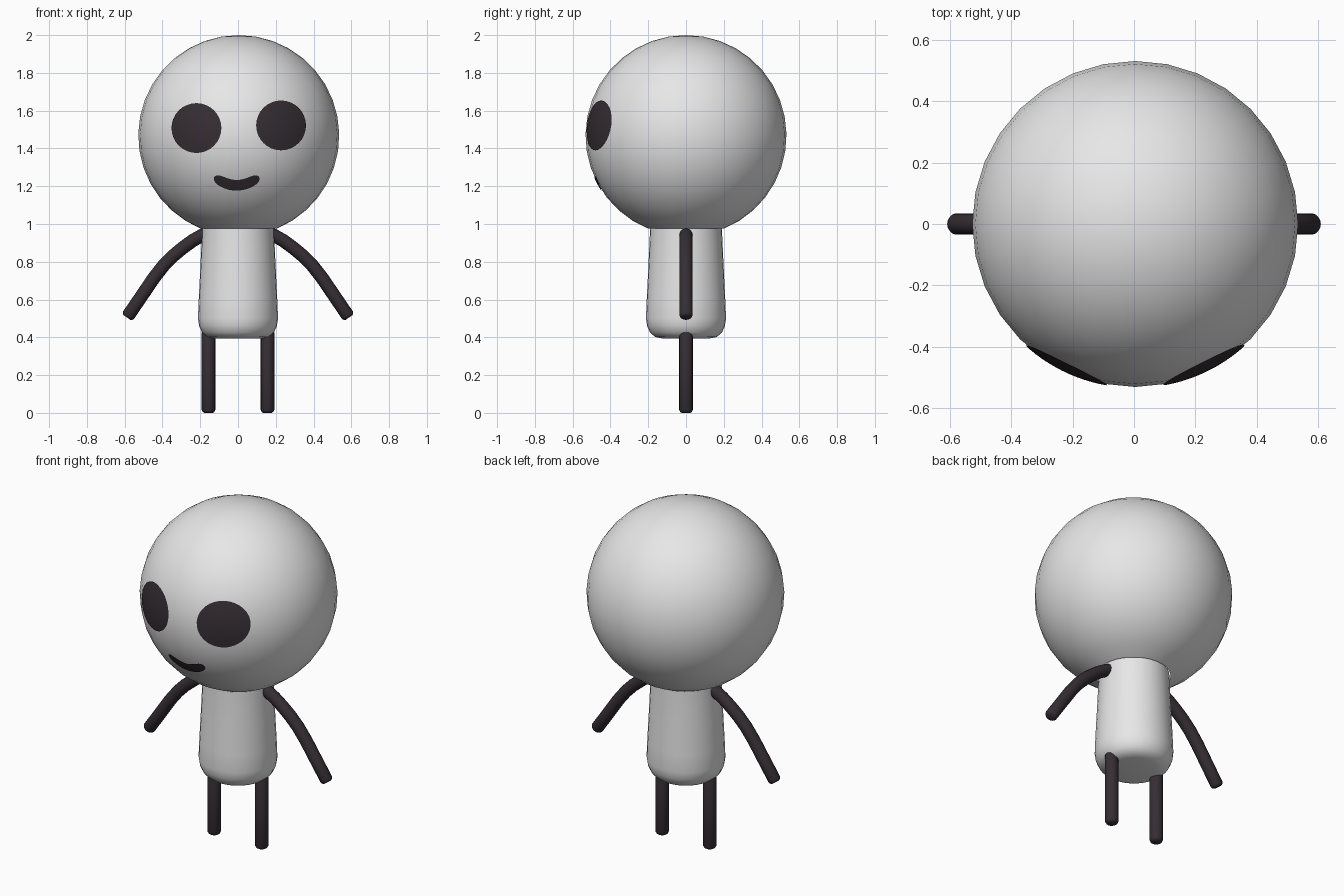
import bpy, bmesh, math
from mathutils import Vector

if "Cube" in bpy.data.objects:
    bpy.data.objects.remove(bpy.data.objects["Cube"])

HEAD_R, HEAD_X, HEAD_Z = 0.532, 0.004, 1.468
NECK_Z = 0.975


def material(name, rgb):
    m = bpy.data.materials.new(name)
    m.diffuse_color = (*rgb, 1)
    m.use_nodes = True
    m.node_tree.nodes["Principled BSDF"].inputs["Base Color"].default_value = m.diffuse_color
    return m


PALE = material("pale grey", (0.8, 0.8, 0.8))
DARK = material("dark plum", (0.036, 0.027, 0.034))


def finish(name, bm, mat, angle=60):
    bmesh.ops.remove_doubles(bm, verts=bm.verts, dist=1e-5)
    me = bpy.data.meshes.new(name)
    bm.to_mesh(me)
    bm.free()
    me.materials.append(mat)
    ob = bpy.data.objects.new(name, me)
    bpy.context.collection.objects.link(ob)
    bpy.ops.object.select_all(action='DESELECT')
    ob.select_set(True)
    bpy.context.view_layer.objects.active = ob
    bpy.ops.object.shade_smooth_by_angle(angle=math.radians(angle))
    return ob


def lathe(name, profile, mat, cx=0.0, segments=32):
    """Revolve (radius, z) points about a vertical axis."""
    bm = bmesh.new()
    vs = [bm.verts.new((r, 0, z)) for r, z in profile]
    es = [bm.edges.new(p) for p in zip(vs, vs[1:])]
    bmesh.ops.spin(bm, geom=vs + es, cent=(0, 0, 0), axis=(0, 0, 1),
                   angle=2 * math.pi, steps=segments)
    bmesh.ops.remove_doubles(bm, verts=bm.verts, dist=1e-5)
    bmesh.ops.recalc_face_normals(bm, faces=bm.faces)
    bmesh.ops.translate(bm, verts=bm.verts, vec=(cx, 0, 0))
    return finish(name, bm, mat)


def tube(name, path, radius, mat, sides=16):
    """Round-ended tube along (x, z) points in the y = 0 plane."""
    pts = [Vector((x, 0, z)) for x, z in path]
    a, b = (pts[1] - pts[0]).normalized(), (pts[-1] - pts[-2]).normalized()
    rings = [(pts[0], 0.62, a), (pts[0] + a * 0.005, 0.85, a), (pts[0] + a * 0.015, 1, a)]
    for i in range(1, len(pts) - 1):
        rings.append((pts[i], 1, (pts[i + 1] - pts[i - 1]).normalized()))
    rings += [(pts[-1] - b * 0.015, 1, b), (pts[-1] - b * 0.005, 0.85, b), (pts[-1], 0.62, b)]
    bm = bmesh.new()
    loops = []
    for p, k, t in rings:
        n = Vector((-t.z, 0, t.x))
        loops.append([bm.verts.new(p + radius * k * (
            n * math.cos(2 * math.pi * j / sides) + Vector((0, 1, 0)) * math.sin(2 * math.pi * j / sides)))
            for j in range(sides)])
    for r0, r1 in zip(loops, loops[1:]):
        for j in range(sides):
            bm.faces.new((r0[j], r0[j - 1], r1[j - 1], r1[j]))
    bm.faces.new(loops[0])
    bm.faces.new(loops[-1][::-1])
    bmesh.ops.recalc_face_normals(bm, faces=bm.faces)
    return finish(name, bm, mat)


def face_plate(name, rows):
    """Grid of (x, z) points laid on the front of the head."""
    bm = bmesh.new()
    R = HEAD_R + 0.003
    grid = [[bm.verts.new((x, -math.sqrt(R * R - (x - HEAD_X) ** 2 - (z - HEAD_Z) ** 2), z))
             for x, z in row] for row in rows]
    for r0, r1 in zip(grid, grid[1:]):
        for q in zip(r0, r0[1:], r1[1:], r1):
            bm.faces.new(q)
    bmesh.ops.remove_doubles(bm, verts=bm.verts, dist=1e-5)
    for f in bm.faces:
        f.normal_update()
        if f.normal.y > 0:
            f.normal_flip()
    return finish(name, bm, DARK)


# Head: sphere cut open at the neck
steps = 16
cut = math.acos((NECK_Z - HEAD_Z) / HEAD_R)
lathe("head", [(HEAD_R * math.sin(cut * i / steps), HEAD_Z + HEAD_R * math.cos(cut * i / steps))
               for i in range(steps + 1)], PALE, HEAD_X)

# Body: tapered barrel with rounded base
lathe("body", [(0.19, NECK_Z + 0.01), (0.19, NECK_Z), (0.198, 0.8), (0.208, 0.6), (0.212, 0.5),
               (0.206, 0.46), (0.19, 0.425), (0.163, 0.402), (0.125, 0.394), (0, 0.394)], PALE)

# Arms and legs
arm = [(0.14, 0.955), (0.19, 0.94), (0.24, 0.912), (0.293, 0.873), (0.345, 0.83),
       (0.394, 0.78), (0.445, 0.715), (0.515, 0.612), (0.588, 0.505)]
for side, s in (("left", -1), ("right", 1)):
    tube(side + "_arm", [(s * x, z) for x, z in arm], 0.035, DARK)
    tube(side + "_leg", [(s * 0.156, 0), (s * 0.156, 0.2), (s * 0.156, 0.44)], 0.036, DARK)

# Eyes
for side, cx, cz in (("left", -0.22, 1.508), ("right", 0.228, 1.522)):
    face_plate(side + "_eye", [[(cx + 0.132 * k / 6 * math.cos(2 * math.pi * j / 32),
                                 cz + 0.132 * k / 6 * math.sin(2 * math.pi * j / 32))
                                for j in range(33)] for k in range(7)])

# Smile: curved band with round ends
rows = []
for i in range(33):
    t = -math.cos(math.pi * i / 32)
    x, z = -0.007 + 0.118 * t, 1.207 + 0.045 * t * t
    w = 0.028 * (1 - abs(t) ** 6) ** 0.5
    d = Vector((0.118, 0.09 * t)).normalized()
    rows.append([(x - d.y * w * k, z - 0.002 + d.x * w * k) for k in (-1, -0.5, 0, 0.5, 1)])
face_plate("smile", rows)
